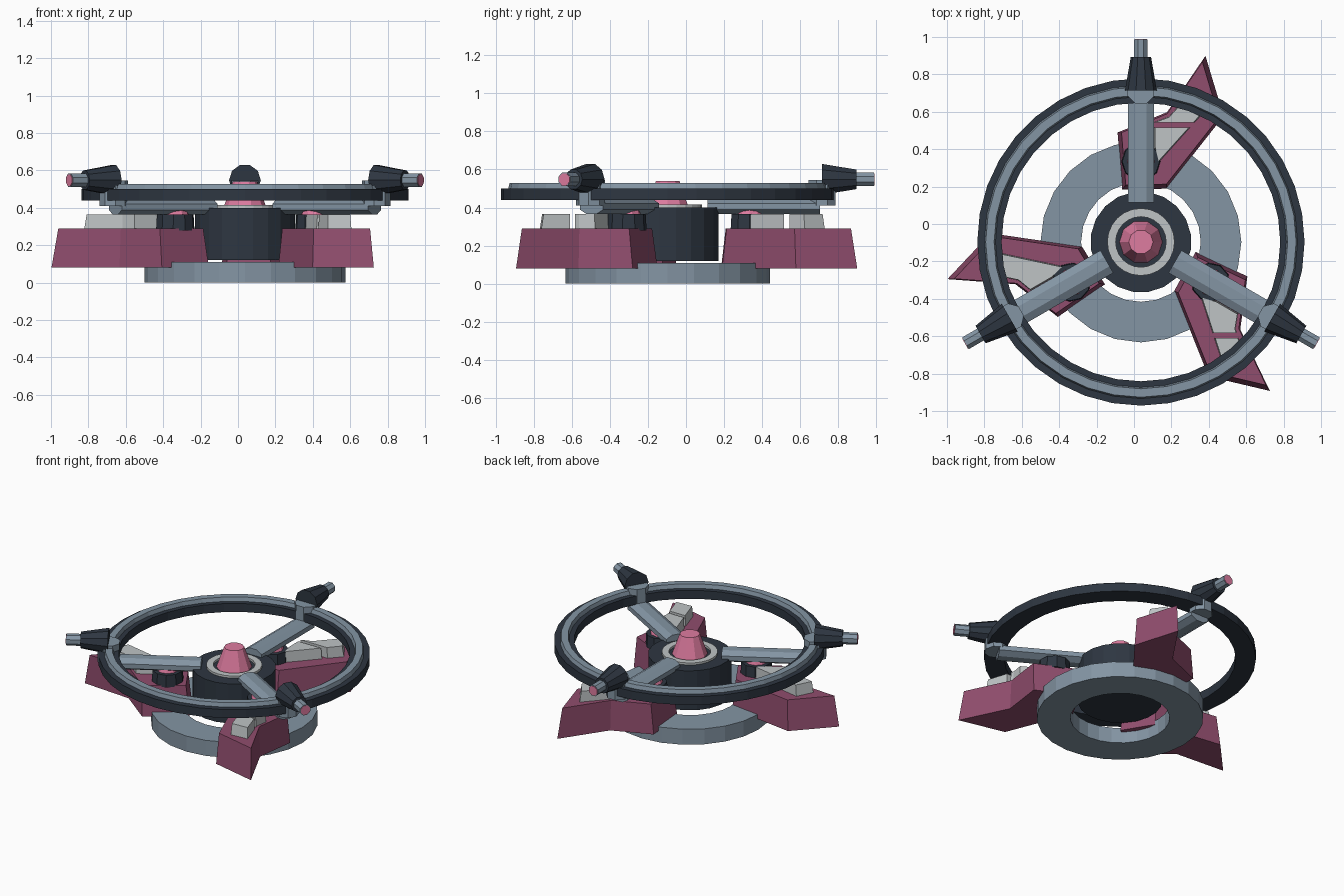
import bpy, bmesh
from math import radians, pi, cos, sin
from mathutils import Matrix, Vector

if "Cube" in bpy.data.objects:
    bpy.data.objects.remove(bpy.data.objects["Cube"])

CENTRE = Matrix.Translation((0.037, -0.096, 0))


def material(name, rgb):
    m = bpy.data.materials.new(name)
    m.diffuse_color = (*rgb, 1)
    m.use_nodes = True
    m.node_tree.nodes["Principled BSDF"].inputs["Base Color"].default_value = m.diffuse_color
    return m


DARK = material("dark_metal", (0.027, 0.037, 0.053))
STEEL = material("blue_steel", (0.23, 0.30, 0.37))
WINE = material("wine_red", (0.28, 0.075, 0.155))
PINK = material("pink_glow", (0.73, 0.20, 0.35))
PALE = material("pale_grey", (0.52, 0.55, 0.56))


def finish(name, bm, mat, matrix):
    bmesh.ops.recalc_face_normals(bm, faces=bm.faces)
    mesh = bpy.data.meshes.new(name)
    bm.to_mesh(mesh)
    bm.free()
    mesh.materials.append(mat)
    obj = bpy.data.objects.new(name, mesh)
    obj.matrix_world = CENTRE @ matrix
    bpy.context.collection.objects.link(obj)
    return obj


def ring(name, profile, sides, mat):
    """Closed (radius, height) profile revolved about z."""
    bm = bmesh.new()
    loops = []
    for i in range(sides):
        a = 2 * pi * i / sides
        loops.append([bm.verts.new((r * cos(a), r * sin(a), z)) for r, z in profile])
    n = len(profile)
    for i in range(sides):
        p, q = loops[i], loops[(i + 1) % sides]
        for j in range(n):
            k = (j + 1) % n
            bm.faces.new((p[j], q[j], q[k], p[k]))
    return finish(name, bm, mat, Matrix())


def cone(name, r1, r2, z1, z2, sides, mat, matrix=Matrix()):
    bm = bmesh.new()
    bmesh.ops.create_cone(bm, cap_ends=True, segments=sides, radius1=r1, radius2=r2,
                          depth=z2 - z1, matrix=Matrix.Translation((0, 0, (z1 + z2) / 2))
                          @ Matrix.Rotation(pi / sides, 4, 'Z'))
    return finish(name, bm, mat, matrix)


def prism(name, outline, z1, z2, taper, mat, matrix, cut=None):
    """Tapered slab; cut=(y, side) keeps one side of a level y."""
    bm = bmesh.new()
    c = sum((Vector(p) for p in outline), Vector((0, 0))) / len(outline)
    low = [bm.verts.new((*p, z1)) for p in outline]
    high = [bm.verts.new((*(c + (Vector(p) - c) * taper), z2)) for p in outline]
    bm.faces.new(low[::-1])
    bm.faces.new(high)
    n = len(outline)
    for i in range(n):
        j = (i + 1) % n
        bm.faces.new((low[i], low[j], high[j], high[i]))
    if cut:
        bm.transform(matrix)
        matrix = Matrix()
        y, side = cut
        bmesh.ops.bisect_plane(bm, geom=bm.verts[:] + bm.edges[:] + bm.faces[:],
                               plane_co=(0, y, 0), plane_no=(0, side, 0), clear_inner=True)
        bmesh.ops.holes_fill(bm, edges=[e for e in bm.edges if e.is_boundary])
    return finish(name, bm, mat, matrix)


# Central stack: base, hub, collar and beacon
ring("base_ring", [(0.32, 0), (0.537, 0), (0.537, 0.11), (0.32, 0.11)], 24, STEEL)
cone("hub", 0.27, 0.27, 0.12, 0.40, 20, DARK)
ring("hub_collar", [(0.135, 0.39), (0.18, 0.39), (0.18, 0.415), (0.135, 0.415)], 24, PALE)
cone("hub_beacon", 0.115, 0.065, 0.40, 0.54, 10, PINK)

# Outer hoop with a lighter rail on top
ring("hoop", [(0.745, 0.44), (0.875, 0.44), (0.875, 0.50), (0.745, 0.50)], 36, DARK)
ring("hoop_rail", [(0.775, 0.49), (0.84, 0.49), (0.83, 0.528), (0.785, 0.528)], 36, STEEL)

FIN = [(-0.10, 0.28), (0.136, 0.285), (0.442, 0.673), (0.345, 0.995),
       (0.14, 0.694), (-0.125, 0.585)]
PLATE = [(0.09, 0.42), (0.36, 0.72), (0.29, 0.825), (0.15, 0.67), (0.07, 0.64), (0.07, 0.5)]
SPLITS = [0.625, None, -0.50]

# Three arms, each with a nozzle, a swept fin and a knob beneath
for i in range(3):
    turn = Matrix.Rotation(radians(120 * i), 4, 'Z')
    along = Matrix.Rotation(radians(-90), 4, 'X')      # local z -> outward y
    arm_m = turn @ Matrix.Translation((0, 0, 0.405)) @ Matrix.Diagonal((1, 1, 0.58, 1)) @ along
    cone(f"arm_{i}", 0.075, 0.075, 0.21, 0.80, 8, STEEL, arm_m)
    cone(f"arm_joint_{i}", 0.077, 0.077, 0.41, 0.545, 8, STEEL,
         turn @ Matrix.Translation((0, 0.81, 0)))
    pod = turn @ Matrix.Translation((0, 0, 0.548)) @ along
    cone(f"nozzle_{i}", 0.085, 0.054, 0.81, 0.99, 10, DARK, pod)
    cone(f"nozzle_tube_{i}", 0.039, 0.039, 0.98, 1.083, 8, STEEL, pod)
    cone(f"nozzle_tip_{i}", 0.034, 0.034, 1.07, 1.086, 8, PINK, pod)

    prism(f"fin_{i}", FIN, 0.08, 0.29, 0.92, WINE, turn)
    if SPLITS[i] is None:
        prism(f"fin_plate_{i}", PLATE, 0.285, 0.365, 0.94, PALE, turn)
    else:
        for side in (-1, 1):
            prism(f"fin_plate_{i}_{'b' if side > 0 else 'a'}", PLATE, 0.285, 0.365, 0.94,
                  PALE, turn, (SPLITS[i] + side * 0.014, side))
    spot = turn @ Matrix.Translation((0, 0.43, 0))
    cone(f"knob_{i}", 0.105, 0.10, 0.28, 0.365, 10, DARK, spot)
    cone(f"knob_cap_{i}", 0.075, 0.06, 0.36, 0.40, 10, PINK, spot)
